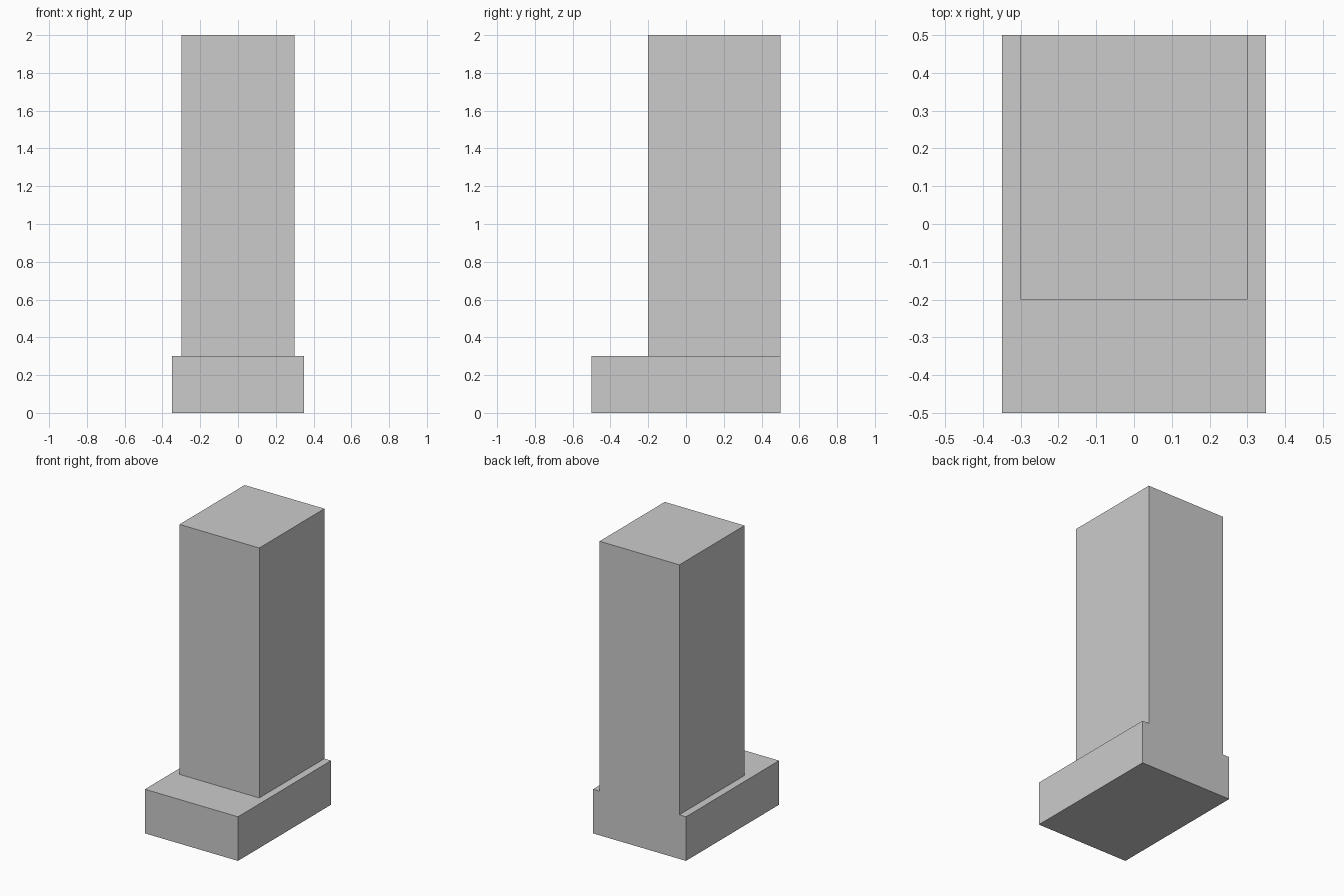
import bpy, bmesh
from mathutils import Vector

if "Cube" in bpy.data.objects:
    bpy.data.objects.remove(bpy.data.objects["Cube"])

BACK, STEP, FRONT = 0.5, -0.2, -0.5
HALF = [(0.35, 0.0), (0.35, 0.3), (0.3, 0.3), (0.3, 2.0)]
PROFILE = HALF + [(-x, z) for x, z in reversed(HALF)]

bm = bmesh.new()


def extrude_y(face, y):
    """Extrude one face to the given y and return the new cap."""
    cap = bmesh.ops.extrude_discrete_faces(bm, faces=[face])["faces"][0]
    for v in cap.verts:
        v.co.y = y
    return cap


# column and rear of base: mirrored stepped outline pulled forward
back = bm.faces.new([bm.verts.new((x, BACK, z)) for x, z in PROFILE])
rear_cap = bmesh.ops.extrude_face_region(bm, geom=[back])["geom"]
cap = next(g for g in rear_cap if isinstance(g, bmesh.types.BMFace))
for v in cap.verts:
    v.co.y = STEP

# front step of base: split the cap at the ledge and pull the lower part out
right, left = (next(v for v in cap.verts
                    if (v.co - Vector((s * 0.3, STEP, 0.3))).length < 1e-4)
               for s in (1, -1))
parts = bmesh.utils.face_split(cap, right, left)[0], cap
lower = min(parts, key=lambda f: f.calc_center_median().z)
extrude_y(lower, FRONT)

# merge coplanar faces and tidy normals
bmesh.ops.remove_doubles(bm, verts=bm.verts[:], dist=1e-5)
bmesh.ops.dissolve_limit(bm, angle_limit=0.01, verts=bm.verts[:], edges=bm.edges[:])
bmesh.ops.recalc_face_normals(bm, faces=bm.faces[:])

mesh = bpy.data.meshes.new("pillar_on_base")
bm.to_mesh(mesh)
bm.free()
bpy.context.collection.objects.link(bpy.data.objects.new("pillar_on_base", mesh))
